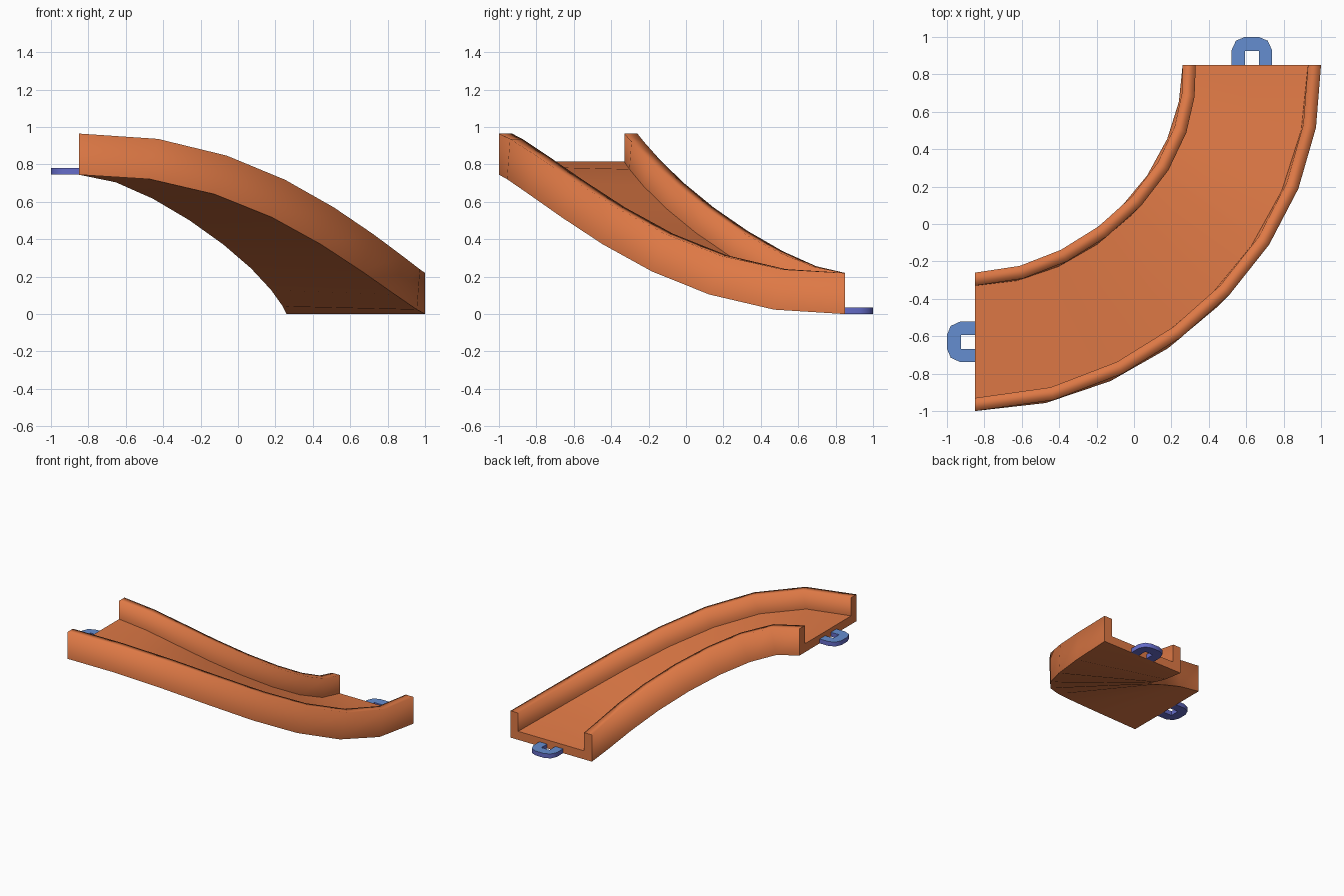
import bpy, bmesh, math
from mathutils import Vector

cube = bpy.data.objects.get("Cube")
if cube:
    bpy.data.objects.remove(cube, do_unlink=True)


def make_material(name, rgb):
    mat = bpy.data.materials.new(name)
    mat.use_nodes = True
    color = (*rgb, 1.0)
    mat.diffuse_color = color
    mat.node_tree.nodes["Principled BSDF"].inputs["Base Color"].default_value = color
    return mat


def finish(bm, name, mats):
    mesh = bpy.data.meshes.new(name)
    bm.to_mesh(mesh)
    bm.free()
    for mat in mats:
        mesh.materials.append(mat)
    obj = bpy.data.objects.new(name, mesh)
    bpy.context.collection.objects.link(obj)
    return obj


orange = make_material("track_orange", (0.73, 0.19, 0.06))
blue = make_material("connector_blue", (0.13, 0.27, 0.63))
indigo = make_material("connector_indigo", (0.13, 0.15, 0.58))

# Descending quarter-turn path
DROP = 0.745
HANDLE = 0.78
STEPS = 8
P = [Vector(p) for p in ((-0.85, -0.63, DROP), (-0.85 + HANDLE, -0.63, DROP),
                         (0.63, 0.85 - HANDLE, 0), (0.63, 0.85, 0))]


def path_frame(t):
    s = 1 - t
    pos = s**3 * P[0] + 3 * s*s*t * P[1] + 3 * s*t*t * P[2] + t**3 * P[3]
    tan = s*s * (P[1] - P[0]) + 2 * s*t * (P[2] - P[1]) + t*t * (P[3] - P[2])
    # gentle banking through the turn
    sway = math.sin(2 * math.pi * t)
    yaw = math.atan2(tan.y, tan.x) + 0.045 * sway
    side = Vector((math.sin(yaw), -math.cos(yaw), 0.032 * sway)).normalized()
    up = side.cross(tan).normalized()
    return pos, side, up


# Channel cross-section: floor with a raised rail on each side
HALF, INNER, FLOOR, RAIL = 0.37, 0.30, 0.07, 0.22
half_profile = [(HALF, 0), (HALF, RAIL), (INNER, RAIL), (INNER, FLOOR)]
profile = half_profile + [(-w, h) for w, h in reversed(half_profile)]

# Sweep the channel along the path
bm = bmesh.new()
rings = []
for i in range(STEPS + 1):
    pos, side, up = path_frame(i / STEPS)
    rings.append([bm.verts.new(pos + side * w + up * h) for w, h in profile])
n = len(profile)
for a, b in zip(rings, rings[1:]):
    for k in range(n):
        j = (k + 1) % n
        bm.faces.new((a[k], a[j], b[j], b[k])).smooth = True
# End caps split into floor and rails
for ring in (rings[0], rings[-1]):
    bm.faces.new((ring[0], ring[3], ring[4], ring[7]))
    bm.faces.new(ring[0:4])
    bm.faces.new(ring[4:8])
    for k in range(n):
        bm.edges.get((ring[k], ring[(k + 1) % n])).smooth = False
# Soft rail tops, crisp creases along the floor and the underside
for a, b in zip(rings, rings[1:]):
    for k in (0, 3, 4, 7):
        bm.edges.get((a[k], b[k])).smooth = False
bmesh.ops.recalc_face_normals(bm, faces=bm.faces)
finish(bm, "curved_track", [orange])

# Connector loops: arch outline around a rectangular opening
outer_half = [(0.108, 0), (0.108, 0.08), (0.085, 0.13), (0.037, 0.15)]
inner_half = [(0.037, 0), (0.037, 0.04), (0.037, 0.075), (0.02, 0.075)]


def mirrored(points):
    return points + [(-x, y) for x, y in reversed(points)]


def connector(name, origin, across, outward):
    bm = bmesh.new()
    layers = []
    for z in (0, 0.036):
        for pts in (mirrored(outer_half), mirrored(inner_half)):
            layers.append([bm.verts.new(origin + across * x + outward * y + Vector((0, 0, z)))
                           for x, y in pts])
    ob, ib, ot, it = layers
    for k in range(len(ob) - 1):
        for a, b in ((ob, ib), (ot, it), (ob, ot), (ib, it)):
            bm.faces.new((a[k], a[k + 1], b[k + 1], b[k]))
    for k in (0, -1):
        bm.faces.new((ob[k], ib[k], it[k], ot[k]))
    bmesh.ops.recalc_face_normals(bm, faces=bm.faces)
    # Blue upper face, indigo sides and underside
    for f in bm.faces:
        f.material_index = 0 if f.normal.z > 0.5 else 1
    obj = finish(bm, name, [blue, indigo])
    bpy.ops.object.select_all(action='DESELECT')
    bpy.context.view_layer.objects.active = obj
    obj.select_set(True)
    bpy.ops.object.shade_smooth_by_angle(angle=math.radians(50))


X, Y = Vector((1, 0, 0)), Vector((0, 1, 0))
connector("upper_connector", P[0], Y, -X)
connector("lower_connector", P[3], X, Y)
